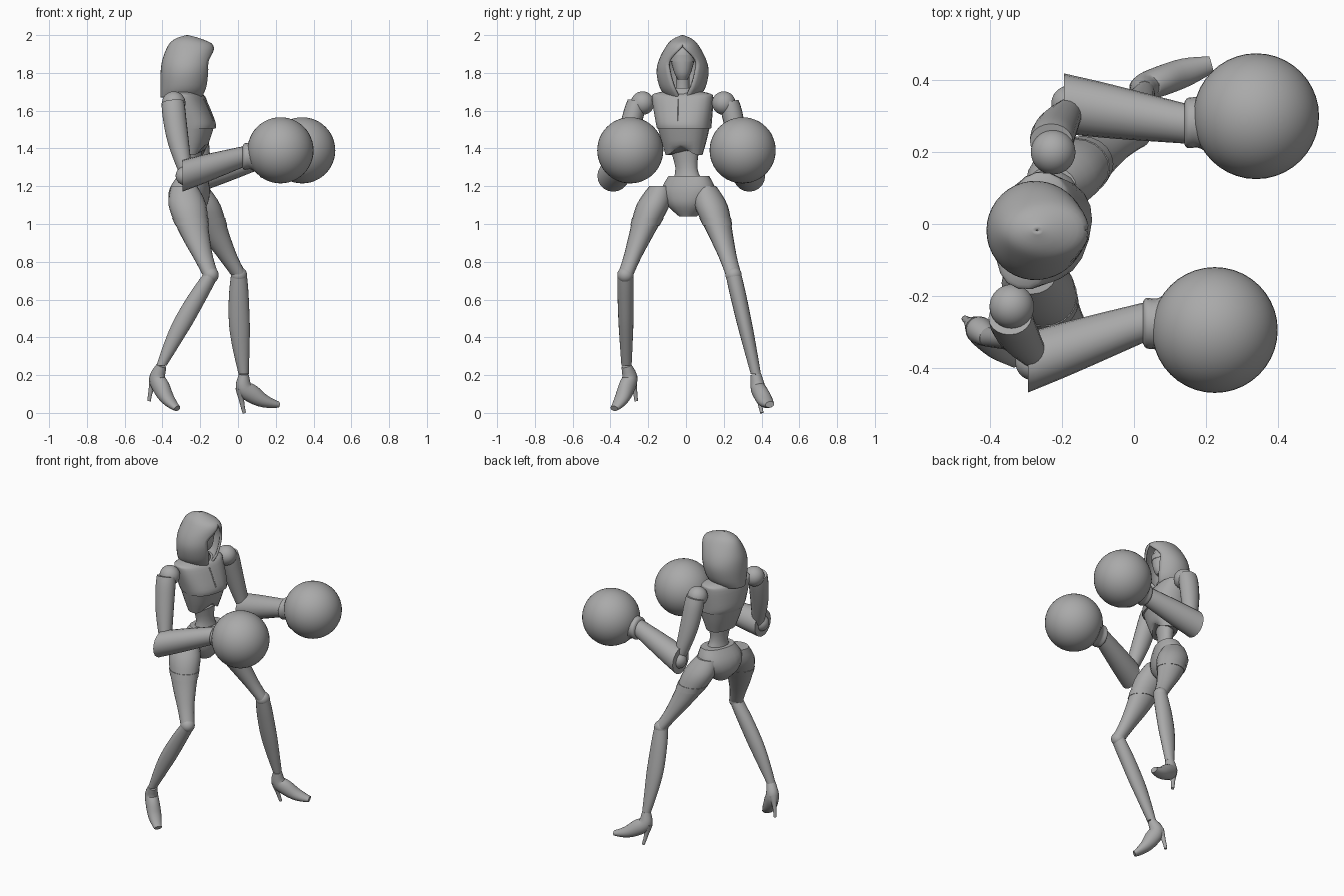
import bpy, bmesh
from math import sin, cos, pi, radians, copysign
from mathutils import Vector

cube = bpy.data.objects.get("Cube")
if cube:
    bpy.data.objects.remove(cube)

grey = bpy.data.materials.new("plain_grey")
grey.use_nodes = True
tone = (0.4, 0.4, 0.4, 1)
grey.diffuse_color = tone
grey.node_tree.nodes["Principled BSDF"].inputs["Base Color"].default_value = tone

X, Z = Vector((1, 0, 0)), Vector((0, 0, 1))


def finish(name, bm):
    """Turn a bmesh into a smooth grey object."""
    bmesh.ops.remove_doubles(bm, verts=bm.verts, dist=0.0002)
    bmesh.ops.recalc_face_normals(bm, faces=bm.faces)
    mesh = bpy.data.meshes.new(name)
    bm.to_mesh(mesh)
    bm.free()
    mesh.materials.append(grey)
    part = bpy.data.objects.new(name, mesh)
    bpy.context.collection.objects.link(part)
    bpy.ops.object.select_all(action='DESELECT')
    part.select_set(True)
    bpy.context.view_layer.objects.active = part
    bpy.ops.object.shade_smooth_by_angle(angle=radians(40))
    return part


def spline(rows, steps=4):
    """Catmull-Rom interpolation of rows of numbers."""
    ends = [rows[0], *rows, rows[-1]]
    out = []
    for a, b, c, d in zip(ends, ends[1:], ends[2:], ends[3:]):
        for s in range(steps):
            t = s / steps
            out.append([q + t / 2 * (r - p + t * (2 * p - 5 * q + 4 * r - e + t * (3 * (q - r) + e - p)))
                        for p, q, r, e in zip(a, b, c, d)])
    return out + [rows[-1]]


def bridge(bm, loops, closed):
    for low, high in zip(loops, loops[1:]):
        for k in range(0 if closed else 1, len(low)):
            bm.faces.new((low[k - 1], low[k], high[k], high[k - 1]))


def skin(name, rings, normal=None, ref=X, sides=20, power=2, tweak=None):
    """Skin rings of (centre, radius along ref, radius across)."""
    bm = bmesh.new()
    loops = []
    for i, (centre, along, across) in enumerate(rings):
        n = normal or (rings[min(i + 1, len(rings) - 1)][0] - rings[max(i - 1, 0)][0]).normalized()
        u = (ref - n * ref.dot(n)).normalized()
        w = n.cross(u)
        loop = []
        for k in range(sides):
            co, si = cos(2 * pi * k / sides), sin(2 * pi * k / sides)
            cu = copysign(abs(co) ** (2 / power), co)
            sw = copysign(abs(si) ** (2 / power), si)
            lift = tweak(i, cu, sw) if tweak else 0
            loop.append(bm.verts.new(centre + u * along * cu + w * across * sw + Z * lift))
        loops.append(loop)
    bridge(bm, loops, True)
    bm.faces.new(loops[0])
    bm.faces.new(loops[-1])
    return finish(name, bm)


def limb(name, start, end, profile, bow=0, normal=Z, steps=4, **options):
    """Body part from start to end; profile rows are position, radius, cross radius."""
    a, b = Vector(start), Vector(end)
    rows = [(row[0], row[1], row[-1]) for row in profile]
    rings = [(a.lerp(b, t) + X * bow * sin(pi * t), r, s) for t, r, s in spline(rows, steps)]
    return skin(name, rings, normal, **options)


def ball(name, centre, radius):
    bm = bmesh.new()
    bmesh.ops.create_uvsphere(bm, u_segments=40, v_segments=24, radius=radius)
    bmesh.ops.translate(bm, verts=bm.verts, vec=centre)
    return finish(name, bm)


def heading(degrees):
    return Vector((cos(radians(degrees)), sin(radians(degrees)), 0))


# Hood: open-fronted shell; rows are height, centre, depth, width, opening angle
hood_rows = [(1.67, -.3, .11, .085, 15), (1.72, -.285, .125, .12, 22), (1.8, -.275, .135, .138, 30),
             (1.87, -.265, .135, .125, 34), (1.945, -.25, .12, .085, 1),
             (1.98, -.263, .07, .05, 0), (2, -.27, .004, .004, 0)]
bm = bmesh.new()
grid = []
for z, cx, depth, width, gap in spline(hood_rows):
    gap = radians(max(gap, 0))
    turns = [gap + (2 * pi - 2 * gap) * k / 32 for k in range(33)]
    grid.append([bm.verts.new((cx + depth * cos(a), -.018 + width * sin(a), z)) for a in turns])
bridge(bm, grid, False)
hood = finish("hood", bm)
shell = hood.modifiers.new("thickness", 'SOLIDIFY')
shell.thickness = 0.014
shell.offset = -1

# Face, mask band and neck
limb("face", (-.225, -.018, 1.765), (-.25, -.018, 1.955),
     [(0, .025), (.2, .05, .045), (.6, .066, .064), (.85, .06, .056), (1, .03)])
limb("mask_band", (-.24, -.018, 1.86), (-.24, -.018, 1.895), [(0, .069, .067), (1, .069, .067)], steps=1)
limb("neck", (-.275, -.018, 1.66), (-.26, -.018, 1.82), [(0, .045), (.4, .036), (1, .036)])


# Torso: ribcage with arched lower edge, raised upper plate, front seam
def arch(ring, front, side):
    fade = max(0, 1 - ring / 3) * max(0, 1 - abs(side) * 1.3)
    return 0.05 * fade if front > 0 else 0


chest_dir, hip_dir = heading(-15), heading(-20)
limb("ribcage", (-.25, -.01, 1.365), (-.25, -.012, 1.52),
     [(0, .065, .098), (.5, .095, .12), (1, .12, .138)], ref=chest_dir, power=2.4, tweak=arch)
limb("chest_plate", (-.245, -.01, 1.505), (-.285, -.02, 1.705),
     [(0, .122, .142), (.2, .127, .148), (.78, .098, .165), (.92, .075, .155), (1, .05, .08)],
     ref=chest_dir, power=2.4)
limb("front_seam", (-.13, -.045, 1.545), (-.181, -.043, 1.661), [(0, .004), (1, .004)], sides=6)
limb("collar", (-.278, -.018, 1.68), (-.272, -.018, 1.72), [(0, .075, .09), (1, .06)], ref=chest_dir)
limb("waist", (-.24, .01, 1.21), (-.25, -.01, 1.43),
     [(0, .06, .09), (.4, .044, .06), (1, .06, .09)], ref=hip_dir)
limb("pelvis", (-.242, .015, 1.255), (-.258, .01, 1.04),
     [(0, .07, .11), (.35, .098, .145), (.7, .095, .115), (1, .05, .045)],
     bow=-.01, ref=hip_dir, power=2.3)


# Arms: shoulder ball, upper arm, forearm, cuff and round glove
def arm(side, out, shoulder, elbow, glove):
    shoulder, elbow, glove = Vector(shoulder), Vector(elbow), Vector(glove)
    wrist = glove + Vector((-.2, -.02 * out, -.035))
    ball(side + "_shoulder", shoulder, .062)
    limb(side + "_upper_arm", shoulder + Vector((-.005, .03 * out, .005)),
         elbow + Vector((.005, -.02 * out, .015)),
         [(0, .06, .05), (.17, .062, .055), (.55, .056, .05), (1, .035, .04)], bow=-.01, normal=None)
    ball(side + "_elbow", elbow, .05)
    limb(side + "_forearm", elbow - X * .015, wrist, [(0, .084), (.4, .075), (1, .056)], normal=X, ref=Z)
    limb(side + "_cuff", wrist, glove, [(0, .058), (.05, .07), (.2, .072), (.35, .095), (.5, .13)],
         normal=X, ref=Z)
    ball(side + "_glove", glove, .175)


arm("right", -1, (-.34, -.23, 1.64), (-.28, -.385, 1.255), (.225, -.295, 1.39))
arm("left", 1, (-.225, .2, 1.64), (-.18, .335, 1.255), (.34, .3, 1.39))


# Legs: thigh, thigh band, knee ball, calf and high-heeled shoe
def leg(side, hip, knee, ankle, toe_dir, pitch, splay):
    limb(side + "_thigh", hip, knee,
         [(0, .07, .06), (.22, .1, .088), (.54, .077, .066), (.8, .053, .048), (1, .042)], bow=-.02)
    limb(side + "_thigh_band", hip, knee, [(.36, .096, .084), (.44, .089, .078)], bow=-.02, steps=1)
    ball(side + "_knee", knee, .043)
    limb(side + "_calf", knee, ankle,
         [(0, .042), (.2, .052, .043), (.5, .055, .04), (.75, .044, .034), (1, .027)], bow=-.01)
    down = Vector((0, splay, -1))
    across = toe_dir.cross(down).normalized()

    def shoe_part(name, rows):
        """Rows are distance from ankle, angle below level, half width, half height."""
        rings = []
        for far, angle, wide, tall in spline(rows):
            a = radians(angle + pitch)
            rings.append((Vector(ankle) + (toe_dir * cos(a) + down * sin(a)) * far, wide, tall))
        skin(side + name, rings, ref=across)

    shoe_part("_shoe", [(0, 90, .028, .026), (.062, 91, .038, .042), (.115, 66, .042, .048),
                        (.185, 51, .04, .034), (.25, 40, .024, .016)])
    shoe_part("_heel", [(.078, 103, .03, .026), (.136, 95, .014, .014), (.205, 89, .009, .009)])


leg("right", (-.285, -.135, 1.2), (-.145, -.321, .73), (-.405, -.315, .25), heading(-38), 25, 0)
leg("left", (-.23, .1, 1.2), (.005, .252, .73), (.03, .37, .205), heading(15), 0, .15)
